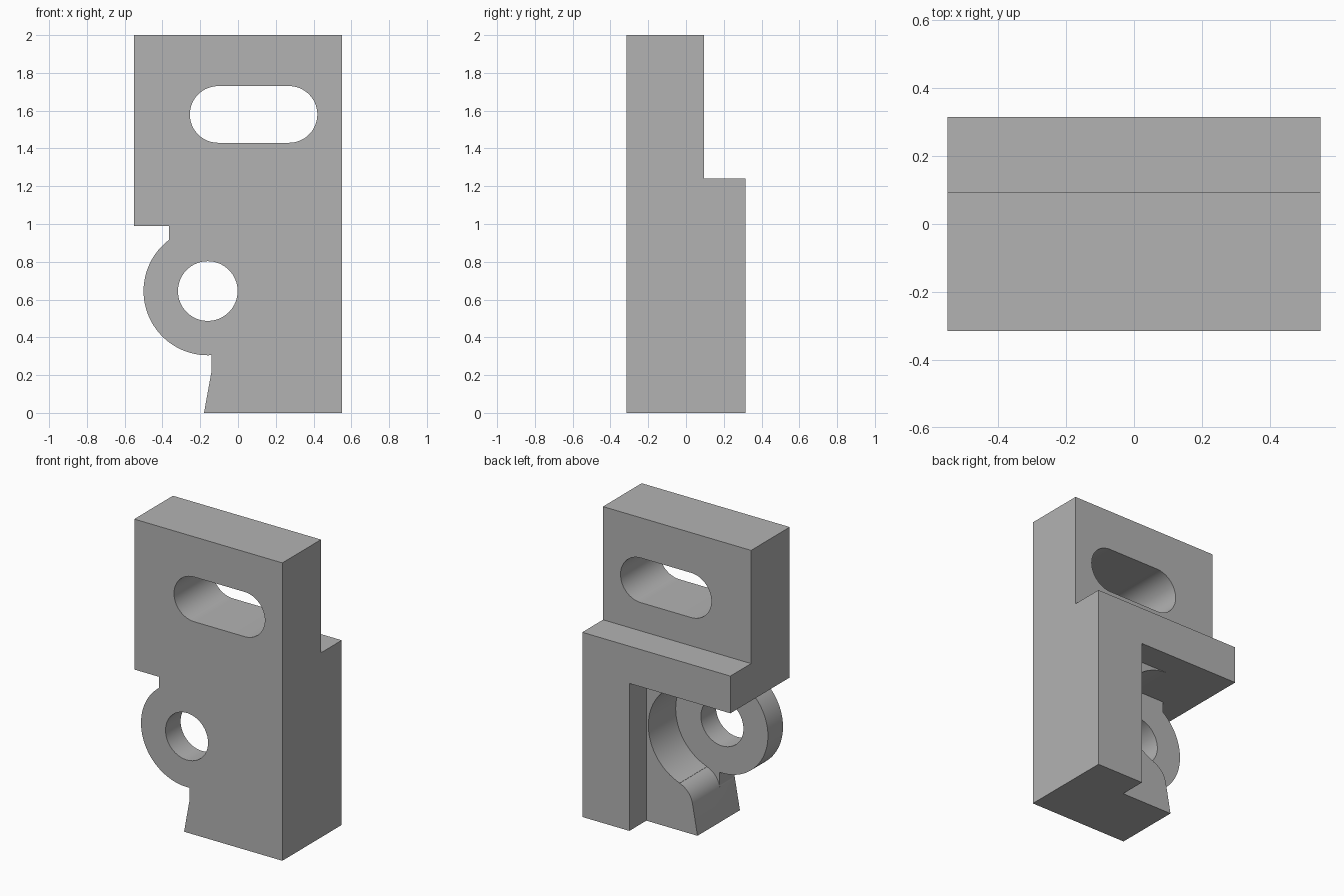
import bpy
import bmesh
from math import cos, sin, radians

if "Cube" in bpy.data.objects:
    bpy.data.objects.remove(bpy.data.objects["Cube"])

FRONT, BACK = -0.315, 0.315
EYE = (-0.16, 0.645)       # centre of the ring lug
FILLET = (0.0, 0.18)       # centre of the rounded foot shoulder
FILLET_R = 0.145

grey = bpy.data.materials.new("light_grey")
grey.use_nodes = True
grey.diffuse_color = (0.45, 0.45, 0.45, 1)
grey.node_tree.nodes["Principled BSDF"].inputs["Base Color"].default_value = (0.45, 0.45, 0.45, 1)


def arc(centre, r, start, end, steps=32):
    angles = [radians(start + (end - start) * i / steps) for i in range(steps + 1)]
    return [(centre[0] + r * cos(a), centre[1] + r * sin(a)) for a in angles]


def prism(name, profile, y0, y1):
    """Extrude an x-z profile along y."""
    bm = bmesh.new()
    face = bm.faces.new([bm.verts.new((x, y0, z)) for x, z in profile])
    result = bmesh.ops.extrude_face_region(bm, geom=[face])
    moved = [v for v in result["geom"] if isinstance(v, bmesh.types.BMVert)]
    bmesh.ops.translate(bm, verts=moved, vec=(0, y1 - y0, 0))
    bmesh.ops.recalc_face_normals(bm, faces=bm.faces[:])
    mesh = bpy.data.meshes.new(name)
    bm.to_mesh(mesh)
    bm.free()
    mesh.materials.append(grey)
    obj = bpy.data.objects.new(name, mesh)
    bpy.context.collection.objects.link(obj)
    return obj


def rect(x0, x1, z0, z1):
    return [(x0, z0), (x1, z0), (x1, z1), (x0, z1)]


# Full-depth body: block, neck, ring lug and foot
outline = [(0.55, 0), (0.55, 2), (-0.55, 2), (-0.55, 0.99), (-0.365, 0.99)]
outline += arc(EYE, 0.34, 127.1, 273.4, 48)
outline += arc(FILLET, FILLET_R, 165, 170, 3)
outline += [(-0.18, 0)]
body = prism("bracket_body", outline, FRONT, BACK)

# Pocket behind the lug, with an S-shaped edge running into the foot
pocket = [(-0.8, 0.99)] + arc(EYE, 0.345, 90, -71, 48)
pocket += arc(FILLET, FILLET_R, 109, 170, 20)
pocket += [(-0.8, pocket[-1][1])]

slot = arc((0.27, 1.58), 0.15, -90, 90) + arc((-0.105, 1.58), 0.15, 90, 270)

cutters = [
    prism("upper_step_cutter", rect(-1, 1, 1.24, 2.5), 0.095, 1),
    prism("lower_step_cutter", rect(-1, 0.20, -0.5, 0.99), 0.135, 1),
    prism("pocket_cutter", pocket, -0.155, 0.6),
    prism("slot_cutter", slot, -1, 1),
    prism("eye_cutter", arc(EYE, 0.158, 0, 360, 64)[:-1], -1, 1),
]

# Carve the body
bpy.context.view_layer.objects.active = body
for cutter in cutters:
    cutter.hide_render = True
    mod = body.modifiers.new(cutter.name, "BOOLEAN")
    mod.operation = "DIFFERENCE"
    mod.solver = "EXACT"
    mod.object = cutter
    bpy.ops.object.modifier_apply(modifier=mod.name)
    bpy.data.objects.remove(cutter)

# Smooth the curved walls, keep edges crisp
bpy.ops.object.select_all(action="DESELECT")
body.select_set(True)
bpy.ops.object.shade_smooth_by_angle(angle=radians(25))
